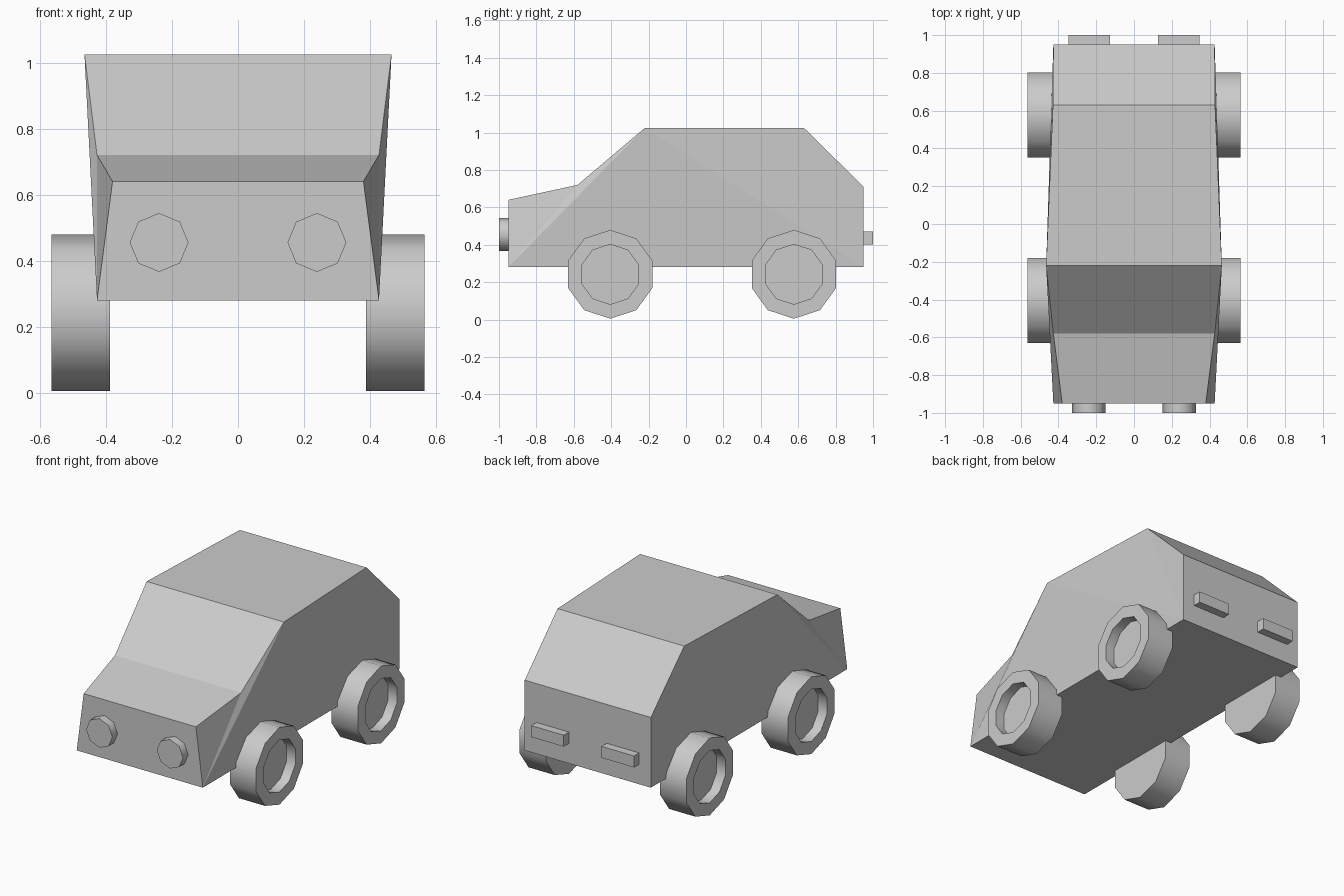
import bpy, bmesh
from math import sin, cos, pi, radians

if "Cube" in bpy.data.objects:
    bpy.data.objects.remove(bpy.data.objects["Cube"])


def finish(name, bm, smooth=None):
    bmesh.ops.recalc_face_normals(bm, faces=bm.faces)
    mesh = bpy.data.meshes.new(name)
    bm.to_mesh(mesh)
    bm.free()
    obj = bpy.data.objects.new(name, mesh)
    bpy.context.collection.objects.link(obj)
    if smooth:
        bpy.ops.object.select_all(action='DESELECT')
        bpy.context.view_layer.objects.active = obj
        obj.select_set(True)
        bpy.ops.object.shade_smooth_by_angle(angle=radians(smooth))
    return obj


def lathe(name, rings, sides, place, smooth):
    """Closed solid from (radius, distance) rings; place maps (u, z, distance) to xyz."""
    bm = bmesh.new()
    loops = []
    for r, d in rings:
        loops.append([bm.verts.new(place(r * sin(2 * pi * i / sides), r * cos(2 * pi * i / sides), d))
                      for i in range(sides)])
    for a, b in zip(loops, loops[1:]):
        for i in range(sides):
            j = (i + 1) % sides
            bm.faces.new((a[i], a[j], b[j], b[i]))
    bm.faces.new(loops[0])
    bm.faces.new(loops[-1])
    return finish(name, bm, smooth)


# Body: side outline (y, z, half width), joined across the car
outline = [(-0.95, 0.28, 0.427), (-0.95, 0.64, 0.38), (-0.58, 0.72, 0.427), (-0.22, 1.025, 0.465),
           (0.63, 1.025, 0.429), (0.95, 0.71, 0.427), (0.95, 0.28, 0.427)]
bm = bmesh.new()
left, right = [[bm.verts.new((s * w, y, z)) for y, z, w in outline] for s in (-1, 1)]
for i in range(len(outline)):
    j = (i + 1) % len(outline)
    bm.faces.new((left[i], left[j], right[j], right[i]))
for side in (left, right):
    for tri in ((0, 1, 2), (0, 2, 3), (0, 3, 6), (3, 4, 6), (4, 5, 6)):
        bm.faces.new([side[k] for k in tri])
finish("body", bm)

# Wheels with recessed hubs on the outer side
wheel_rings = [(0.237, 0.387), (0.237, 0.565), (0.16, 0.565), (0.16, 0.505)]
for s, side in ((-1, "left"), (1, "right")):
    for y, end in ((-0.405, "front"), (0.577, "rear")):
        lathe(f"{end}_{side}_wheel", wheel_rings, 10,
              lambda u, v, d: (s * d, y + u, 0.242 + v), 40)

    # Round headlights
    lathe(f"{side}_headlight", [(0.089, 0.92), (0.089, 1.0)], 8,
          lambda u, v, d: (s * 0.239 + u, -d, 0.455 + v), 50)

    # Box tail lights
    bm = bmesh.new()
    bmesh.ops.create_cube(bm, size=1)
    for v in bm.verts:
        v.co = (s * 0.238 + v.co.x * 0.22, 0.96 + v.co.y * 0.08, 0.437 + v.co.z * 0.07)
    finish(f"{side}_tail_light", bm)
